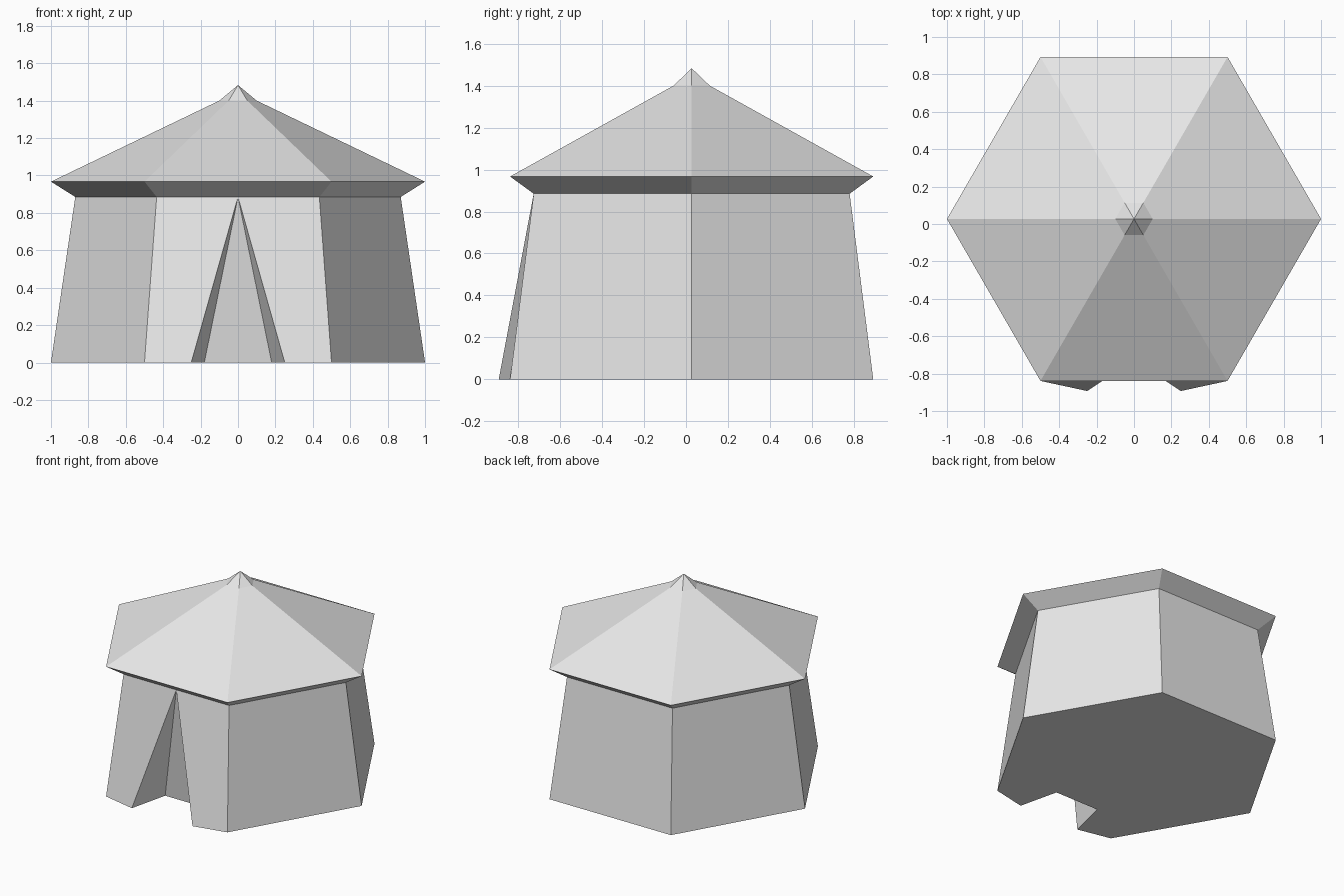
import bpy, bmesh
from math import cos, sin, radians

if "Cube" in bpy.data.objects:
    bpy.data.objects.remove(bpy.data.objects["Cube"], do_unlink=True)

CY = 0.027          # centre of the hexagon along y
WALL_TOP = 0.885

canvas = bpy.data.materials.new("canvas_grey")
canvas.use_nodes = True
canvas.diffuse_color = (0.8, 0.8, 0.8, 1)
canvas.node_tree.nodes["Principled BSDF"].inputs["Base Color"].default_value = (0.8, 0.8, 0.8, 1)


def hex_ring(bm, radius, z):
    """Six vertices; the front side lies between index 4 and 5."""
    return [bm.verts.new((radius * cos(radians(60 * i)),
                          CY + radius * sin(radians(60 * i)), z)) for i in range(6)]


def bridge(bm, low, high, skip=()):
    for i in range(6):
        if i not in skip:
            j = (i + 1) % 6
            bm.faces.new((low[i], low[j], high[j], high[i]))


def finish(bm, name):
    bmesh.ops.recalc_face_normals(bm, faces=bm.faces[:])
    mesh = bpy.data.meshes.new(name)
    bm.to_mesh(mesh)
    bm.free()
    mesh.materials.append(canvas)
    obj = bpy.data.objects.new(name, mesh)
    bpy.context.collection.objects.link(obj)


# Tapered walls, with the front side left for the doorway
bm = bmesh.new()
base = hex_ring(bm, 1.0, 0)
top = hex_ring(bm, 0.87, WALL_TOP)
bridge(bm, base, top, skip=(4,))

# Doorway: flaps pulled outwards, reveals and a recessed back panel
peak = bm.verts.new((0, top[4].co.y, WALL_TOP))
inner, tips = [], []
for side, corner in ((-1, 4), (1, 5)):
    tip = bm.verts.new((side * 0.25, -0.893, 0))
    back = bm.verts.new((side * 0.18, -0.6, 0))
    bm.faces.new((base[corner], tip, peak, top[corner]))
    bm.faces.new((tip, back, peak))
    tips.append(tip)
    inner.append(back)
bm.faces.new((inner[0], inner[1], peak))

# Floor and wall cap
bm.faces.new(base[:5] + [tips[0], inner[0], inner[1], tips[1], base[5]])
bm.faces.new(top[:5] + [peak, top[5]])
finish(bm, "tent_walls")

# Roof: sloping eaves underside, main slopes and pointed cap
bm = bmesh.new()
rings = [hex_ring(bm, r, z) for r, z in ((0.87, WALL_TOP), (1.0, 0.967), (0.1, 1.4))]
for low, high in zip(rings, rings[1:]):
    bridge(bm, low, high)
apex = bm.verts.new((0, CY, 1.483))
for i in range(6):
    bm.faces.new((rings[-1][i], rings[-1][(i + 1) % 6], apex))
finish(bm, "tent_roof")
